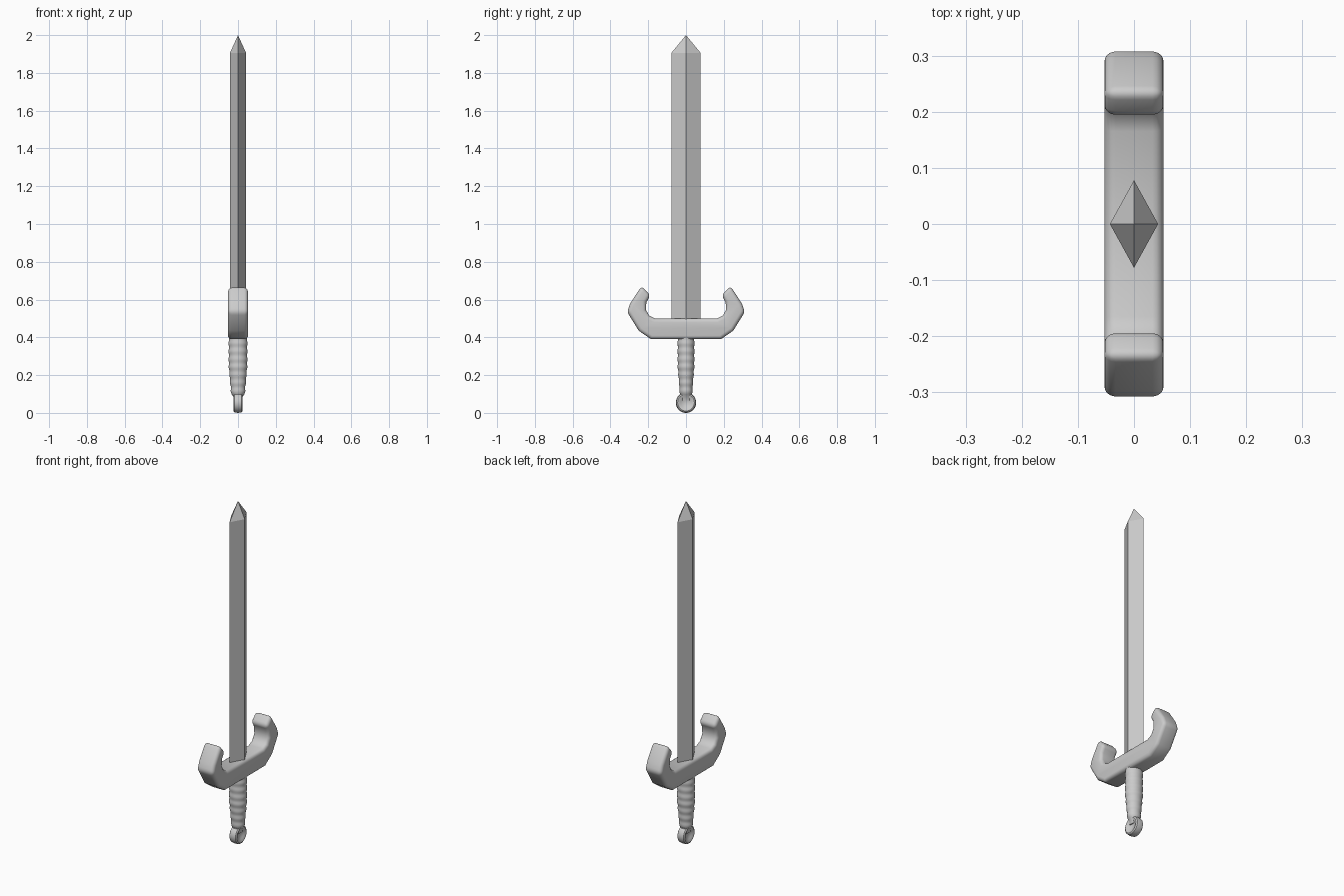
import bpy, bmesh, math

if "Cube" in bpy.data.objects:
    bpy.data.objects.remove(bpy.data.objects["Cube"])


def make_object(name, bm, smooth_angle=None):
    bmesh.ops.recalc_face_normals(bm, faces=bm.faces)
    mesh = bpy.data.meshes.new(name)
    bm.to_mesh(mesh)
    bm.free()
    obj = bpy.data.objects.new(name, mesh)
    bpy.context.collection.objects.link(obj)
    if smooth_angle:
        bpy.ops.object.select_all(action='DESELECT')
        obj.select_set(True)
        bpy.context.view_layer.objects.active = obj
        bpy.ops.object.shade_smooth_by_angle(angle=math.radians(smooth_angle))
    return obj


def loft(name, rings, smooth_angle=None):
    """Skin equal-length rings of points; a one-point ring becomes an apex."""
    bm = bmesh.new()
    loops = [[bm.verts.new(p) for p in ring] for ring in rings]
    for a, b in zip(loops, loops[1:]):
        n = max(len(a), len(b))
        for i in range(n):
            j = (i + 1) % n
            quad = [a[i % len(a)], a[j % len(a)], b[j % len(b)], b[i % len(b)]]
            bm.faces.new(list(dict.fromkeys(quad)))
    for end in (loops[0], loops[-1]):
        if len(end) > 2:
            bm.faces.new(end)
    return make_object(name, bm, smooth_angle)


def ellipse(rx, ry, z, n=24):
    return [(rx * math.cos(2 * math.pi * i / n), ry * math.sin(2 * math.pi * i / n), z)
            for i in range(n)]


# Blade: diamond section rising to a point
def diamond(z):
    return [(0.043, 0, z), (0, 0.078, z), (-0.043, 0, z), (0, -0.078, z)]


loft("blade", [diamond(0.45), diamond(1.905), [(0, 0, 2.0)]])

# Guard: mirrored hooked outline, extruded across x with rounded edges
half = [(0.185, 0.39), (0.25, 0.435), (0.312, 0.535), (0.295, 0.58), (0.235, 0.672),
        (0.188, 0.622), (0.21, 0.585), (0.212, 0.545), (0.195, 0.515), (0.165, 0.5)]
outline = half + [(-y, z) for y, z in reversed(half)]
guard = loft("guard", [[(x, y, z) for y, z in outline] for x in (-0.053, 0.053)])
bevel = guard.modifiers.new("rounding", 'BEVEL')
bevel.width = 0.02
bevel.segments = 4
bevel.limit_method = 'ANGLE'
bevel.angle_limit = math.radians(50)
bpy.context.view_layer.objects.active = guard
guard.select_set(True)
bpy.ops.object.modifier_apply(modifier="rounding")
bpy.ops.object.shade_smooth_by_angle(angle=math.radians(35))

# Grip: oval lathe with finger ridges, tapering to the pommel
rings = [ellipse(0.03, 0.028, 0.095), ellipse(0.036, 0.033, 0.105)]
steps = 42
for i in range(steps + 1):
    t = i / steps
    z = 0.115 + 0.295 * t
    swell = 0.037 + 0.012 * min(1, t * 2.2)
    r = swell + 0.0015 * math.cos(2 * math.pi * t * 7)
    rings.append(ellipse(r, r * 0.9, z))
loft("grip", rings, 40)

# Neck between grip and pommel
loft("neck", [ellipse(0.018, 0.034, 0.065), ellipse(0.022, 0.032, 0.082),
              ellipse(0.034, 0.032, 0.1)], 40)

# Pommel: disc facing x, dished on both faces
dish = [(0.010, 0.0), (0.012, 0.015), (0.017, 0.028), (0.023, 0.038), (0.024, 0.044), (0.019, 0.051)]
profile = dish + [(0.0, 0.054)] + [(-x, r) for x, r in reversed(dish)]
pommel_rings = []
for x, r in profile:
    if r == 0:
        pommel_rings.append([(x, 0, 0.054)])
    else:
        pommel_rings.append([(x, a, b + 0.054) for a, b, _ in ellipse(r, r, 0, 32)])
loft("pommel", pommel_rings, 40)
